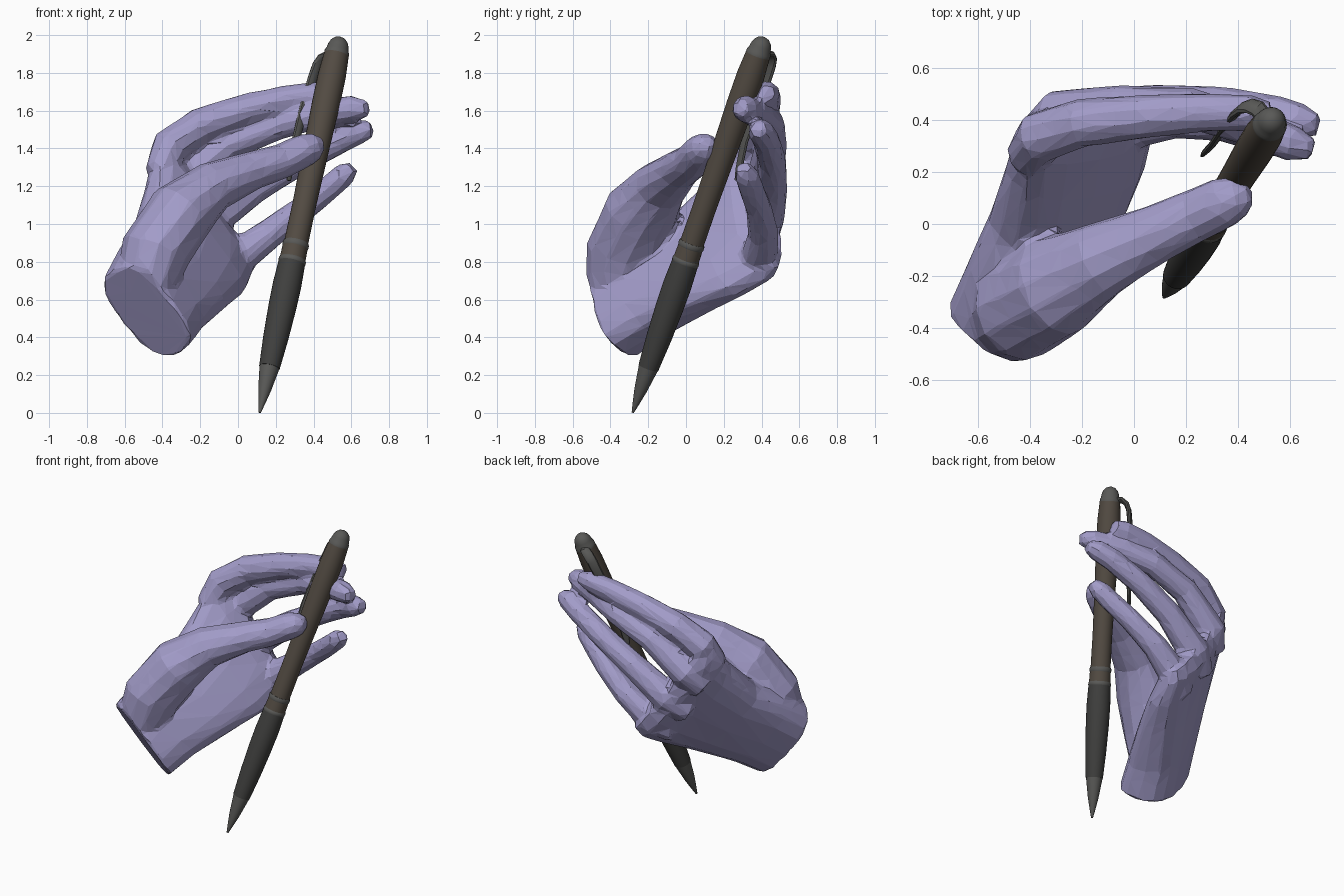
import bpy, bmesh, math
from mathutils import Vector

if "Cube" in bpy.data.objects:
    bpy.data.objects.remove(bpy.data.objects["Cube"])

def material(name, rgb):
    m = bpy.data.materials.new(name)
    m.diffuse_color = (*rgb, 1)
    m.use_nodes = True
    m.node_tree.nodes["Principled BSDF"].inputs["Base Color"].default_value = m.diffuse_color
    return m

SKIN = material("skin", (0.36, 0.33, 0.58))
GRIP = material("dark_grip", (0.05, 0.05, 0.048))
BARREL = material("barrel", (0.085, 0.07, 0.055))
METAL = material("metal", (0.10, 0.10, 0.095))

def skin_rings(bm, rings):
    """Join rings of points into a closed skin."""
    vs = [[bm.verts.new(p) for p in r] for r in rings]
    n = len(vs[0])
    for a, b in zip(vs, vs[1:]):
        for i in range(n):
            bm.faces.new((a[i], a[(i + 1) % n], b[(i + 1) % n], b[i]))
    bm.faces.new(vs[0][::-1])
    bm.faces.new(vs[-1])
    bmesh.ops.recalc_face_normals(bm, faces=bm.faces[:])

def ring(c, w, t, n, power=1.0):
    """Superellipse ring around c with half-axes w and t."""
    out = []
    for i in range(n):
        a = math.tau * i / n
        f = lambda v: math.copysign(abs(v) ** power, v)
        out.append(Vector(c) + Vector(w) * f(math.cos(a)) + Vector(t) * f(math.sin(a)))
    return out

def tube(bm, pts, n=10, flat=1.0, side=Vector((0, 1, 0)), grow=1.0):
    """Tube through (x, y, z, radius) points; flat scales the second axis."""
    P = [Vector(p[:3]) for p in pts]
    rings = []
    for i, p in enumerate(pts):
        d = (P[min(i + 1, len(P) - 1)] - P[max(i - 1, 0)]).normalized()
        w = (side - d * side.dot(d)).normalized() * p[3] * grow
        rings.append(ring(P[i], w, d.cross(w) * flat, n))
    skin_rings(bm, rings)

def finish(bm, name, mat, smooth=True):
    me = bpy.data.meshes.new(name)
    bm.to_mesh(me)
    bm.free()
    me.materials.append(mat)
    ob = bpy.data.objects.new(name, me)
    bpy.context.collection.objects.link(ob)
    if smooth:
        for o in bpy.context.selected_objects:
            o.select_set(False)
        ob.select_set(True)
        bpy.context.view_layer.objects.active = ob
        bpy.ops.object.shade_smooth_by_angle(angle=math.radians(35))
    return ob

# Pen: turned parts along a slanted axis, (position along axis, radius)
TIP, TOP = Vector((0.115, -0.282, 0.002)), Vector((0.54, 0.412, 1.985))

def pen_part(name, mat, profile):
    bm = bmesh.new()
    tube(bm, [(*TIP.lerp(TOP, s), r) for s, r in profile], 28)
    finish(bm, name, mat)

pen_part("pen_tip", METAL, [(0, .006), (.02, .016), (.06, .034), (.12, .053)])
pen_part("pen_grip", GRIP, [(.12, .055), (.2, .067), (.28, .074), (.34, .076), (.4, .071)])
pen_part("lower_ring", METAL, [(.397, .069), (.4, .073), (.407, .073), (.41, .069)])
pen_part("pen_collar", BARREL, [(.41, .069), (.44, .067)])
pen_part("upper_ring", METAL, [(.44, .067), (.443, .07), (.451, .07), (.454, .067)])
pen_part("pen_barrel", BARREL, [(.454, .064), (.55, .063), (.7, .068), (.82, .074),
                                (.9, .074), (.955, .066)])
pen_part("pen_button", METAL, [(.955, .066), (.962, .066), (.967, .06), (.98, .055),
                               (.99, .046), (.998, .03), (1.002, .008)])

# Pocket clip
bm = bmesh.new()
tube(bm, [(.51, .40, 1.90, .034), (.475, .445, 1.90, .034), (.445, .455, 1.88, .034),
          (.42, .45, 1.84, .034), (.395, .43, 1.77, .032), (.35, .375, 1.62, .029),
          (.305, .31, 1.44, .026), (.277, .28, 1.29, .024), (.268, .268, 1.23, .015)],
     10, 0.5, Vector((.75, .65, 0)))
finish(bm, "pen_clip", METAL)

# Hand: thumb trimmed at the wrist plane, then palm and fingers added
hand = bmesh.new()
tube(hand, [(-.51, -.37, .60, .16), (-.44, -.325, .85, .195), (-.30, -.24, 1.06, .19),
            (-.13, -.14, 1.20, .142), (.08, -.04, 1.285, .108), (.24, .035, 1.335, .097),
            (.35, .085, 1.39, .094), (.41, .105, 1.415, .075), (.45, .115, 1.43, .035)],
     12, 0.9, grow=1.06)
bmesh.ops.bisect_plane(hand, geom=hand.verts[:] + hand.edges[:] + hand.faces[:],
                       plane_co=(-.485, -.38, .535), plane_no=(.5, .74, .48), clear_inner=True)
bmesh.ops.holes_fill(hand, edges=[e for e in hand.edges if e.is_boundary])

# Palm cross-sections: centre, half width towards little finger, half thickness to the back
palm = [((-.485, -.38, .535), (.17, .05, -.225), (-.13, .125, -.06)),
        ((-.415, -.22, .65), (.18, .05, -.235), (-.12, .125, -.05)),
        ((-.31, .00, .77), (.21, .05, -.24), (-.10, .12, -.04)),
        ((-.225, .22, .93), (.245, .05, -.30), (-.07, .12, -.03)),
        ((-.19, .36, 1.05), (.25, .05, -.345), (-.06, .11, -.03)),
        ((-.15, .43, 1.10), (.23, .04, -.33), (-.03, .06, -.02))]
skin_rings(hand, [ring(c, w, t, 16, 0.75) for c, w, t in palm])

FINGERS = {
    "index": [(-.41, .26, 1.27, .085), (-.36, .335, 1.41, .10), (-.2, .39, 1.525, .092),
              (.05, .415, 1.61, .083), (.28, .43, 1.665, .073), (.45, .43, 1.69, .066),
              (.53, .43, 1.695, .04)],
    "middle": [(-.36, .34, 1.14, .09), (-.29, .415, 1.23, .10), (-.05, .45, 1.42, .084),
               (.22, .445, 1.525, .077), (.45, .375, 1.585, .073), (.61, .31, 1.61, .07),
               (.69, .285, 1.61, .042)],
    "ring": [(-.26, .34, .93, .09), (-.15, .42, 1.02, .10), (.10, .455, 1.20, .082),
             (.33, .455, 1.335, .075), (.54, .425, 1.445, .071), (.64, .395, 1.49, .068),
             (.71, .38, 1.505, .042)],
    "little": [(-.12, .32, .75, .085), (-.02, .385, .81, .098), (.17, .41, .95, .08),
               (.35, .385, 1.085, .069), (.48, .345, 1.19, .066), (.56, .32, 1.26, .063),
               (.61, .30, 1.30, .038)],
}
for pts in FINGERS.values():
    bm = bmesh.new()
    tube(bm, pts, grow=1.03)
    me = bpy.data.meshes.new("finger_tmp")
    bm.to_mesh(me)
    bm.free()
    hand.from_mesh(me)
    bpy.data.meshes.remove(me)

# Fuse into one body and reduce to coarse facets
ob = finish(hand, "hand", SKIN, smooth=False)
fuse = ob.modifiers.new("fuse", "REMESH")
fuse.mode, fuse.voxel_size = "VOXEL", 0.018
soft = ob.modifiers.new("soften", "SMOOTH")
soft.factor, soft.iterations = 0.5, 3
low = ob.modifiers.new("facets", "DECIMATE")
low.ratio = 0.05
